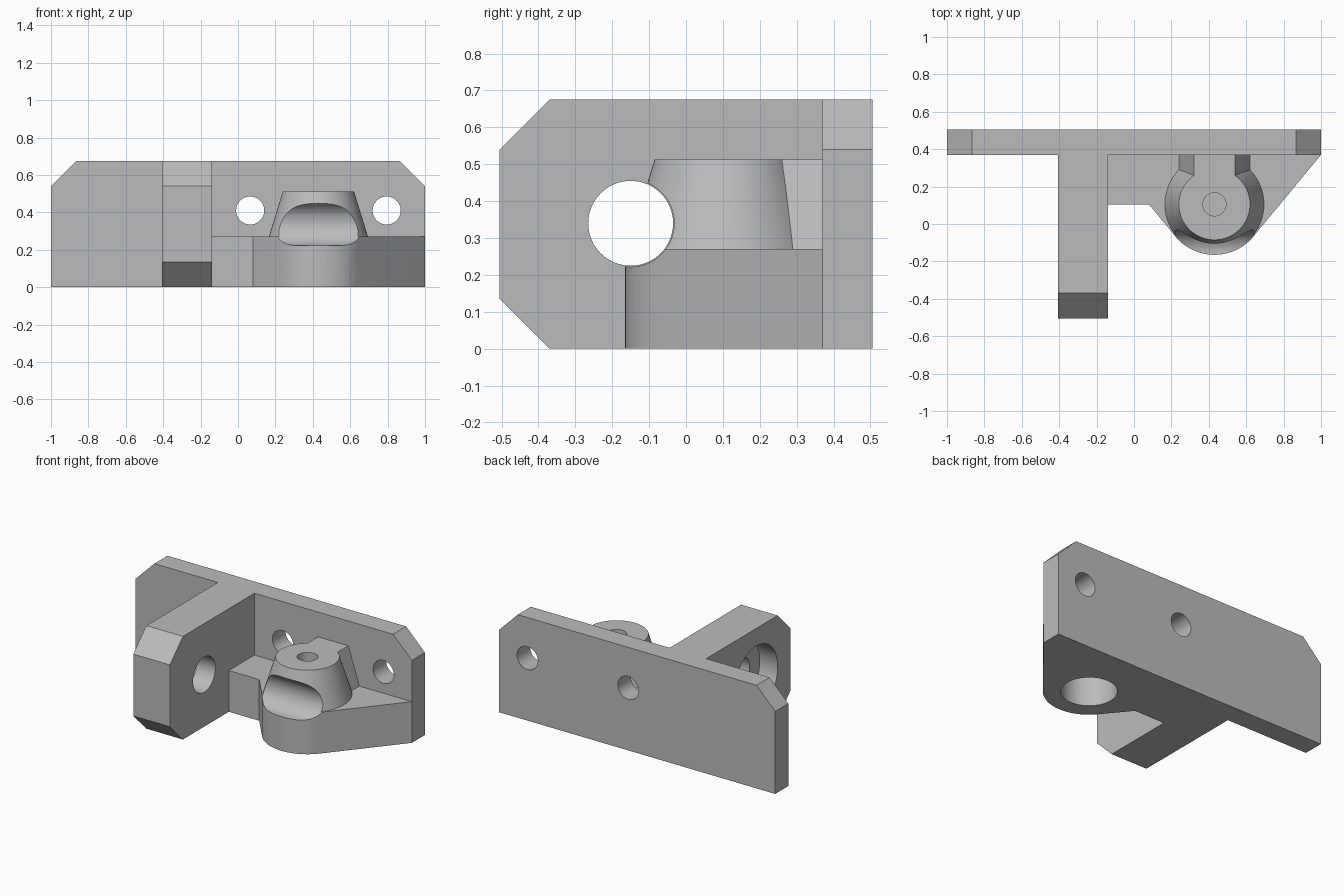
import bpy, bmesh
from math import radians, cos, sin, tau

if "Cube" in bpy.data.objects:
    bpy.data.objects.remove(bpy.data.objects["Cube"], do_unlink=True)

grey = bpy.data.materials.new("plain grey")
grey.use_nodes = True
COLOUR = (0.5, 0.5, 0.5, 1)
grey.diffuse_color = COLOUR
grey.node_tree.nodes["Principled BSDF"].inputs["Base Color"].default_value = COLOUR

# How a profile point (u, v) at depth w lands in space, by extrusion axis
PLACE = {"x": lambda u, v, w: (w, u, v),
         "y": lambda u, v, w: (u, w, v),
         "z": lambda u, v, w: (u, v, w)}


def loft(name, start, end, axis, a, b):
    """Solid between two matching profiles at depths a and b."""
    bm = bmesh.new()
    place = PLACE[axis]
    low = [bm.verts.new(place(u, v, a)) for u, v in start]
    high = [bm.verts.new(place(u, v, b)) for u, v in end]
    bm.faces.new(low)
    bm.faces.new(high)
    n = len(low)
    for i in range(n):
        j = (i + 1) % n
        bm.faces.new((low[i], low[j], high[j], high[i]))
    bmesh.ops.recalc_face_normals(bm, faces=bm.faces)
    mesh = bpy.data.meshes.new(name)
    bm.to_mesh(mesh)
    bm.free()
    mesh.materials.append(grey)
    obj = bpy.data.objects.new(name, mesh)
    bpy.context.collection.objects.link(obj)
    return obj


def prism(name, pts, axis, a, b):
    return loft(name, pts, pts, axis, a, b)


def circle(u, v, r, n=64):
    return [(u + r * cos(tau * i / n), v + r * sin(tau * i / n)) for i in range(n)]


def bore(u, v, r, axis, a, b):
    cutter = prism("cutter", circle(u, v, r), axis, a, b)
    cutter.hide_render = True
    return cutter


def combine(obj, other, operation):
    bpy.ops.object.select_all(action="DESELECT")
    bpy.context.view_layer.objects.active = obj
    obj.select_set(True)
    mod = obj.modifiers.new("combine", "BOOLEAN")
    mod.operation, mod.solver, mod.object = operation, "EXACT", other
    bpy.ops.object.modifier_apply(modifier=mod.name)
    bpy.data.objects.remove(other, do_unlink=True)


def finish(obj):
    bpy.ops.object.select_all(action="DESELECT")
    bpy.context.view_layer.objects.active = obj
    obj.select_set(True)
    bpy.ops.object.shade_smooth_by_angle(angle=radians(20))


TOP, CUT = 0.675, 0.135
FRONT, PLATE, BACK = -0.505, 0.37, 0.505

# Back plate with chamfered top corners and two screw holes
plate = prism("back_plate", [(-1, 0), (1, 0), (1, TOP - CUT), (1 - CUT, TOP),
                             (CUT - 1, TOP), (-1, TOP - CUT)], "y", PLATE, BACK)
for x in (0.065, 0.795):
    combine(plate, bore(x, 0.41, 0.075, "y", 0.2, 0.7), "DIFFERENCE")
finish(plate)

# Side arm with chamfered nose, through hole and wide recess on the outer side
HOLE_Y, HOLE_Z = -0.15, 0.34
arm = prism("side_arm", [(PLATE, 0), (PLATE, TOP), (FRONT + CUT, TOP), (FRONT, TOP - CUT),
                         (FRONT, CUT), (FRONT + CUT, 0)], "x", -0.405, -0.14)
combine(arm, bore(HOLE_Y, HOLE_Z, 0.115, "x", -0.6, 0), "DIFFERENCE")
combine(arm, bore(HOLE_Y, HOLE_Z, 0.22, "x", -0.6, -0.275), "DIFFERENCE")
finish(arm)

# Pivot base: flat block whose sides run tangent to a round nose
CX, CY, R, STEP, CONE_TOP = 0.43, 0.105, 0.27, 0.27, 0.513
arc = [radians(-140.4 + 100.8 * i / 20) for i in range(21)]
outline = [(-0.14, PLATE), (-0.14, CY), (0.08, CY)]
outline += [(CX + R * cos(t), CY + R * sin(t)) for t in arc] + [(1, PLATE)]
boss = prism("pivot_boss", outline, "z", 0, STEP)

# Tapered cone on the base, and the rib tying it to the plate
combine(boss, loft("cone", circle(CX, CY, 0.265), circle(CX, CY, 0.19), "z", STEP, CONE_TOP), "UNION")
rib = [(CX - 0.19, STEP), (CX + 0.19, STEP), (CX + 0.11, CONE_TOP), (CX - 0.11, CONE_TOP)]
combine(boss, prism("rib", rib, "y", CY, PLATE), "UNION")

# Groove across the front, pilot hole from above, wide pocket from below
combine(boss, bore(HOLE_Y, HOLE_Z, 0.118, "x", -0.1, 0.95), "DIFFERENCE")
combine(boss, bore(CX, CY, 0.062, "z", 0.27, 0.7), "DIFFERENCE")
combine(boss, bore(CX, CY, 0.165, "z", -0.1, 0.25), "DIFFERENCE")
finish(boss)
